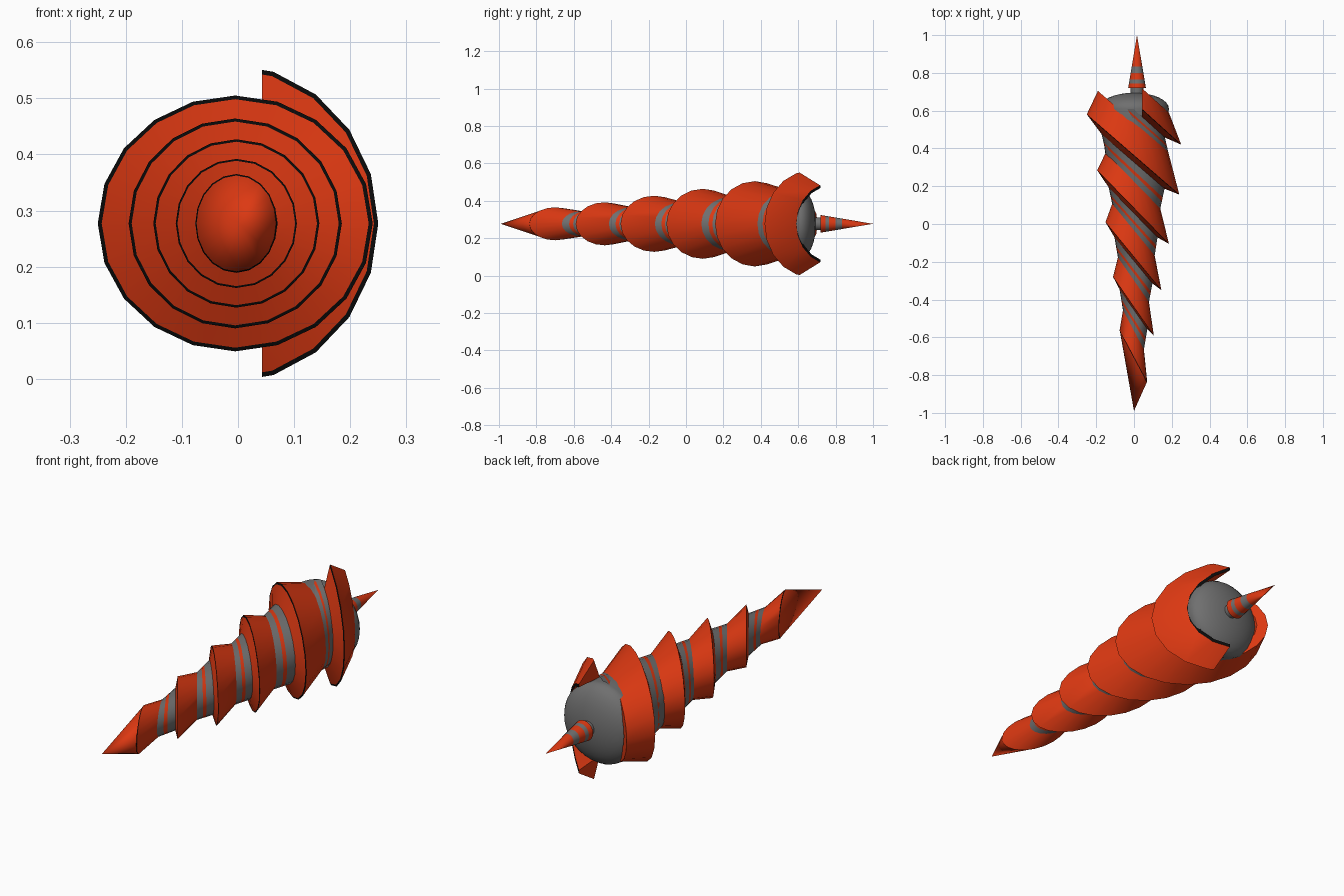
import bpy, bmesh
from math import sin, cos, pi, radians
from mathutils import Vector

if "Cube" in bpy.data.objects:
    bpy.data.objects.remove(bpy.data.objects["Cube"])

ZC = 0.277      # height of the long axis
SIDES = 20
RED, GREY, BLACK = 0, 1, 2


def material(name, color):
    m = bpy.data.materials.new(name)
    m.use_nodes = True
    m.diffuse_color = color
    m.node_tree.nodes["Principled BSDF"].inputs["Base Color"].default_value = color
    return m


MATS = [material("orange_red", (0.72, 0.04, 0.006, 1)),
        material("steel_grey", (0.16, 0.16, 0.16, 1)),
        material("black_edge", (0.003, 0.003, 0.003, 1))]


def loft(name, rings, colors, sides=SIDES, closed=False, cut=None, angle=30):
    """Skin rings (cx, cy, rx, rz, lean) along y; one colour per strip."""
    bm = bmesh.new()
    loops = []
    for cx, cy, rx, rz, lean in rings:
        loops.append([bm.verts.new((cx + rx * cos(a), cy - lean * cos(a), ZC + rz * sin(a)))
                      for a in (2 * pi * i / sides for i in range(sides))])
    pairs = list(zip(loops, loops[1:]))
    if closed:
        pairs.append((loops[-1], loops[0]))
    for (p, q), color in zip(pairs, colors):
        for i in range(sides):
            j = (i + 1) % sides
            bm.faces.new((p[i], p[j], q[j], q[i])).material_index = color
    bmesh.ops.remove_doubles(bm, verts=bm.verts, dist=0.0002)
    bmesh.ops.recalc_face_normals(bm, faces=bm.faces)
    if cut:
        co, no, fill = cut
        res = bmesh.ops.bisect_plane(bm, geom=bm.verts[:] + bm.edges[:] + bm.faces[:],
                                     plane_co=Vector(co), plane_no=Vector(no), clear_inner=True)
        if fill:
            edges = [e for e in res["geom_cut"] if isinstance(e, bmesh.types.BMEdge)]
            for f in bmesh.ops.holes_fill(bm, edges=edges, sides=0)["faces"]:
                f.material_index = RED
            bmesh.ops.recalc_face_normals(bm, faces=bm.faces)
    me = bpy.data.meshes.new(name)
    bm.to_mesh(me)
    bm.free()
    for m in MATS:
        me.materials.append(m)
    ob = bpy.data.objects.new(name, me)
    bpy.context.collection.objects.link(ob)
    bpy.ops.object.select_all(action="DESELECT")
    ob.select_set(True)
    bpy.context.view_layer.objects.active = ob
    bpy.ops.object.shade_smooth_by_angle(angle=radians(angle))
    return ob


def scaled(ring, s, shift=0.0):
    cx, cy, rx, rz, lean = ring
    return (cx, cy + shift, rx * s, rz * s, lean * s)


def mix(a, b, t):
    return tuple(u + (v - u) * t for u, v in zip(a, b))


def circle(y, r, cx=0.0):
    return (cx, y, r, r, 0.0)


# Leaning cutting rims, from the tip to the back, with each blade's depth
RIMS = [(-0.003, -0.70, 0.073, 0.088, 0.137),
        (-0.003, -0.435, 0.108, 0.115, 0.155),
        (-0.003, -0.17, 0.148, 0.150, 0.180),
        (-0.005, 0.09, 0.190, 0.187, 0.195),
        (-0.005, 0.368, 0.245, 0.228, 0.2125),
        (-0.020, 0.665, 0.270, 0.284, 0.245)]
DEPTHS = [0.14, 0.14, 0.14, 0.14, 0.175, 0.11]
backs = [scaled(r, 0.76, d) for r, d in zip(RIMS, DEPTHS)]
fronts = [scaled(r, 0.68, -0.15 * r[2]) for r in RIMS]

# Pointed tip with the first blade
loft("drill_tip", [circle(-0.99, 0.0001), scaled(RIMS[0], 0.97, -0.005), RIMS[0], backs[0]],
     [RED, BLACK, RED])

# Middle blades, each with a thin black front edge
for k in range(1, 5):
    rim = RIMS[k]
    edge = mix(fronts[k], rim, 0.91)
    inner = scaled(backs[k], 0.8)
    loft(f"blade_{k + 1}", [fronts[k], edge, rim, backs[k], inner],
         [RED, BLACK, RED, RED, RED], closed=True)

# Rear half blade, cut off flat on one side
rim, back = RIMS[5], backs[5]
loft("rear_half_blade", [fronts[5], mix(fronts[5], rim, 0.91), rim, back, scaled(back, 0.94)],
     [RED, BLACK, RED, BLACK, RED], closed=True, cut=((0.043, 0, 0), (1, 0, 0), True))

# Striped shaft between neighbouring blades
for k in range(5):
    steps = [mix(backs[k], fronts[k + 1], t) for t in (0, 0.36, 0.56, 1)]
    cut = ((0, 0.61, 0), (0, -1, 0), False) if k == 4 else None
    loft(f"shaft_section_{k + 1}", steps, [GREY, RED, GREY], cut=cut)

# Inner core ending in a rounded dome
dome = [circle(0.61 + 0.085 * sin(a), 0.185 * cos(a) + 0.0001)
        for a in (pi / 2 * i / 8 for i in range(9))]
core = [circle(-0.5, 0.0001), circle(-0.45, 0.035), circle(0.50, 0.17)] + dome
loft("core_and_dome", core, [GREY] * len(core), sides=32)

# Rear spike on a short neck, with stripes
X = 0.016
loft("spike_neck", [circle(0.68, 0.034, X), circle(0.725, 0.034, X)], [GREY], sides=20)
spike = [circle(0.72, 0.0001, X)]
spike += [circle(y, 0.047 * (1 - (y - 0.72) / 0.28) + 0.0001, X)
          for y in (0.72, 0.745, 0.765, 0.80, 0.835, 1.0)]
loft("rear_spike", spike, [RED, RED, GREY, RED, GREY, RED], sides=20)
